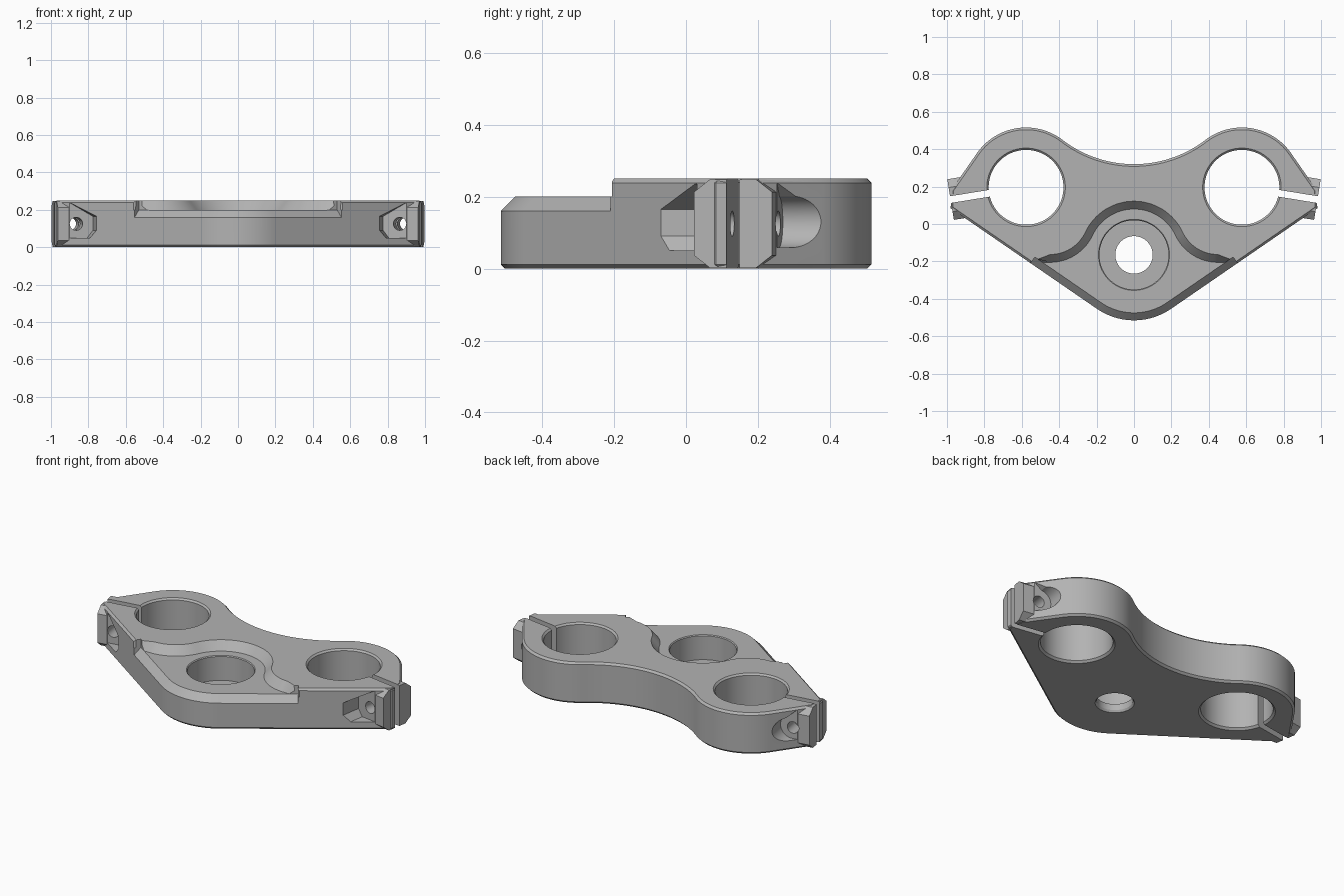
import bpy, bmesh
from math import sin, cos, pi, radians, sqrt
from mathutils import Vector

if "Cube" in bpy.data.objects:
    bpy.data.objects.remove(bpy.data.objects["Cube"], do_unlink=True)

grey = bpy.data.materials.new("machined_grey")
grey.use_nodes = True
grey.diffuse_color = (0.45, 0.45, 0.45, 1)
grey.node_tree.nodes["Principled BSDF"].inputs["Base Color"].default_value = grey.diffuse_color

H = 0.25                                # full plate height
STEM = Vector((0, -0.165))              # steering stem centre
TUBE = Vector((0.577, 0.196))           # fork tube centre
SLOPE = radians(34.5)                   # angle of the front edges
TILT = radians(-9.2)                    # angle of the pinch slots


def make(name, bm):
    bmesh.ops.recalc_face_normals(bm, faces=bm.faces)
    mesh = bpy.data.meshes.new(name)
    bm.to_mesh(mesh)
    bm.free()
    mesh.materials.append(grey)
    obj = bpy.data.objects.new(name, mesh)
    bpy.context.collection.objects.link(obj)
    return obj


def loft(name, rings, closed=False):
    """Skin equal rings of 3D points; cap the ends unless closed."""
    bm = bmesh.new()
    rows = [[bm.verts.new(p) for p in ring] for ring in rings]
    n = len(rows[0])
    pairs = list(zip(rows, rows[1:])) + ([(rows[-1], rows[0])] if closed else [])
    for a, b in pairs:
        for i in range(n):
            j = (i + 1) % n
            bm.faces.new((a[i], a[j], b[j], b[i]))
    if not closed:
        bm.faces.new(rows[0])
        bm.faces.new(rows[-1])
    return make(name, bm)


def arc(c, r, a, b, steps=20):
    return [Vector((c[0] + r * cos(radians(a + (b - a) * i / steps)),
                    c[1] + r * sin(radians(a + (b - a) * i / steps)))) for i in range(steps + 1)]


def lathe(name, centre, profile, sides=72):
    """Vertical round cutter from (radius, height) pairs."""
    return loft(name, [[(centre[0] + r * cos(2 * pi * i / sides),
                         centre[1] + r * sin(2 * pi * i / sides), z) for i in range(sides)]
                       for r, z in profile])


def at_ear(side, u, v, z):
    """Point in the tilted frame of a pinch ear."""
    x = TUBE.x + u * cos(TILT) - v * sin(TILT)
    return (side * x, TUBE.y + u * sin(TILT) + v * cos(TILT), z)


def mirrored(half):
    """Complete a right-hand path running away from the symmetry axis."""
    return [Vector((-p.x, p.y)) for p in reversed(half[1:])] + half


# Plate outline
half = arc(STEM, 0.35, -90, -55.5, 16)
half += [Vector((0.98, 0.084)), Vector((0.978, 0.18))]
half += arc(TUBE, 0.32, 35.5, 127.5, 28)
half += arc((0, 0.948), 0.628, -52.5, -90, 16)[1:-1]
outline = half + [Vector((0, 0.32))] + [Vector((-p.x, p.y)) for p in reversed(half[1:])]

# Plate with small chamfers on top and bottom
bm = bmesh.new()
base = bm.faces.new([bm.verts.new((p.x, p.y, 0)) for p in outline])
top = bmesh.ops.extrude_face_region(bm, geom=[base], use_keep_orig=True)["geom"]
bmesh.ops.translate(bm, verts=[g for g in top if isinstance(g, bmesh.types.BMVert)], vec=(0, 0, H))
bmesh.ops.recalc_face_normals(bm, faces=bm.faces)
rim = [e for e in bm.edges if abs(e.verts[0].co.z - e.verts[1].co.z) < 0.001]
bmesh.ops.bevel(bm, geom=rim, offset=0.012, segments=1, affect='EDGES')
clamp = make("clamp_plate", bm)

adds, cuts = [], []

# Recessed front platform with a sloping wall
fillet = 0.25
fc = Vector((sqrt((0.245 + fillet) ** 2 - 0.21 ** 2), 0.045))
join = 25.1                             # angle where the two arcs meet


def wall(grow):
    path = arc(STEM, 0.245 + grow, 90, join, 16)
    path += arc(fc, fillet - grow, 180 + join, 270, 14)[1:]
    path += [Vector((0.56, -0.206)), Vector((0.8, -0.206)), Vector((0.8, -0.7))]
    return mirrored(path)


cuts.append(loft("platform_cutter",
                 [[(p.x, p.y, z) for p in wall(g)]
                  for g, z in ((0, 0.2), (0.042, H), (0.042, H + 0.05))]))

# Wide chamfer on the platform's front edge
normals = [Vector((cos(radians(a)), sin(radians(a)))) for a in [-90 + 34.5 * i / 16 for i in range(17)]]
path = [(STEM + n * 0.35, n) for n in normals]
path.append((path[-1][0] + Vector((cos(SLOPE), sin(SLOPE))) * 0.43, normals[-1]))
path = [(Vector((-p.x, p.y)), Vector((-n.x, n.y))) for p, n in reversed(path[1:])] + path
section = [(-0.04, 0.2), (-0.04, 0.3), (0.05, 0.3), (0.05, 0.11)]
cuts.append(loft("edge_chamfer_cutter",
                 [[(*(p + n * d), z) for d, z in section] for p, n in path]))

# Stem counterbore and through hole
cuts.append(lathe("stem_cutter", STEM, [(0.115, -0.01), (0.1, 0.012), (0.1, 0.05), (0.185, 0.05),
                                        (0.185, 0.195), (0.195, 0.205), (0.195, 0.3)]))

octagon = [(-0.11, 0.037), (-0.065, 0.002), (0.065, 0.002), (0.11, 0.037),
           (0.11, H - 0.037), (0.065, H - 0.002), (-0.065, H - 0.002), (-0.11, H - 0.037)]
nut_seat = [(0.22, 0.09), (0.22, 0.165), (0.34, 0.235), (0.5, 0.235), (0.5, 0.05), (0.25, 0.05)]
head_seat = [tuple(p) for p in arc((0.305, 0.13), 0.072, 100, 270, 18)]
head_seat += [(0.5, 0.058), (0.5, 0.246), (0.345, 0.246)]
screw = [tuple(p) for p in arc((0.31, 0.125), 0.035, 0, 345, 23)]

for side, word in ((1, "left"), (-1, "right")):
    # Fork tube bore
    cuts.append(lathe(word + "_bore_cutter", (side * TUBE.x, TUBE.y),
                      [(0.216, -0.004), (0.2, 0.012), (0.2, H - 0.01), (0.214, H + 0.004)], 96))
    # Pinch ear
    adds.append(loft(word + "_ear", [[at_ear(side, u, v, z) for v, z in octagon]
                                     for u in (0.3, 0.409)]))
    # Pinch slot
    cuts.append(loft(word + "_slot_cutter",
                     [[at_ear(side, u, v, z) for u, z in ((0.1, -0.1), (0.5, -0.1), (0.5, 0.4), (0.1, 0.4))]
                      for v in (-0.018, 0.018)]))
    # Screw seats and screw hole
    for part, shape, ends in (("nut_seat", nut_seat, (-0.4, -0.112)),
                              ("head_seat", head_seat, (0.112, 0.4)),
                              ("screw", screw, (-0.3, 0.3))):
        cuts.append(loft(f"{word}_{part}_cutter",
                         [[at_ear(side, u, v, z) for u, z in shape] for v in ends]))

for tool in adds + cuts:
    mod = clamp.modifiers.new(tool.name, 'BOOLEAN')
    mod.operation = 'UNION' if tool in adds else 'DIFFERENCE'
    mod.solver = 'EXACT'
    mod.object = tool
    tool.hide_render = True

# Keep the finished part only
graph = bpy.context.evaluated_depsgraph_get()
result = bpy.data.meshes.new_from_object(clamp.evaluated_get(graph))
clamp.modifiers.clear()
clamp.data = result
for tool in adds + cuts:
    bpy.data.objects.remove(tool, do_unlink=True)

bpy.ops.object.select_all(action='DESELECT')
clamp.select_set(True)
bpy.context.view_layer.objects.active = clamp
bpy.ops.object.shade_smooth_by_angle(angle=radians(25))
